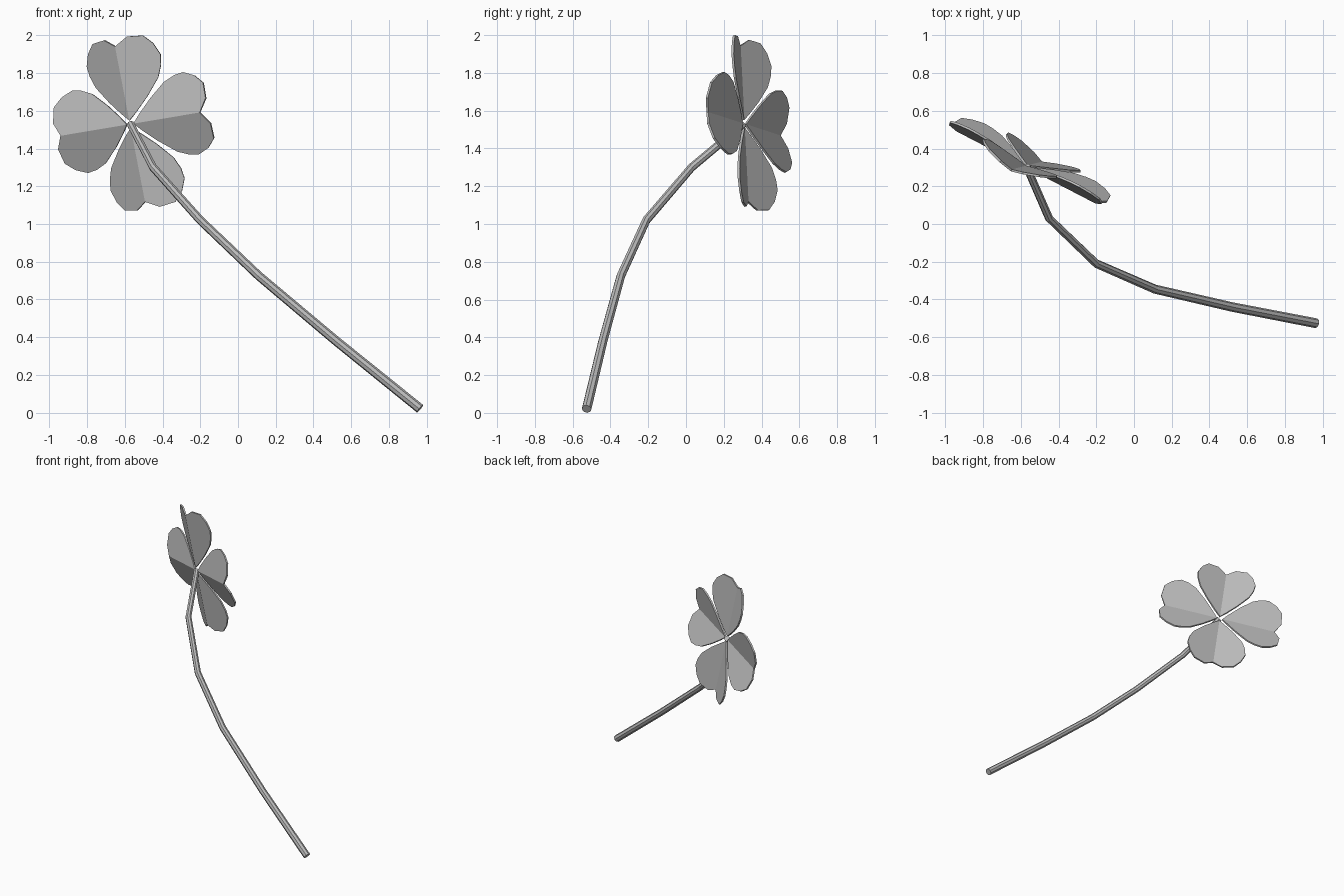
import bpy, bmesh, math
from mathutils import Vector, Matrix

cube = bpy.data.objects.get("Cube")
if cube:
    bpy.data.objects.remove(cube, do_unlink=True)

grey = bpy.data.materials.new("plain_grey")
grey.use_nodes = True
color = (0.5, 0.5, 0.5, 1)
grey.diffuse_color = color
grey.node_tree.nodes["Principled BSDF"].inputs["Base Color"].default_value = color

# Where the leaves meet, and the frame they spread in
center = Vector((-0.57, 0.305, 1.53))
normal = Vector((0.44, 0.89, 0.13)).normalized()
up = Vector((-0.19, -0.05, 0.98))
up = (up - normal * up.dot(normal)).normalized()
side = normal.cross(up)
frame = Matrix((side, normal, up)).transposed().to_4x4()

# Half heart outline as (along midrib, sideways), from stalk to notch
half = [(0.02, 0), (0.06, 0.045), (0.128, 0.113), (0.217, 0.187), (0.28, 0.213),
        (0.335, 0.221), (0.40, 0.195), (0.45, 0.15), (0.46, 0.068), (0.42, 0)]
FOLD = 0.3


def make_leaf(name, angle):
    """Heart-shaped leaf folded along its midrib."""
    bm = bmesh.new()
    ends = [bm.verts.new((0, 0, half[i][0])) for i in (0, -1)]
    for sign in (1, -1):
        rim = [bm.verts.new((sign * v, FOLD * v, u)) for u, v in half[1:-1]]
        loop = [ends[0], *rim, ends[1]]
        bm.faces.new(loop if sign > 0 else loop[::-1])
    mesh = bpy.data.meshes.new(name)
    bm.to_mesh(mesh)
    bm.free()
    mesh.transform(Matrix.Translation(center) @ frame @ Matrix.Rotation(angle, 4, 'Y'))
    mesh.materials.append(grey)
    leaf = bpy.data.objects.new(name, mesh)
    bpy.context.collection.objects.link(leaf)
    thick = leaf.modifiers.new("thickness", 'SOLIDIFY')
    thick.thickness = 0.012
    thick.offset = 0


for i, place in enumerate(("top", "left", "bottom", "right")):
    make_leaf(place + "_leaf", i * math.pi / 2)

# Bent stem with eight sides, a little thinner at the leaves
path = [(0.965, -0.526, 0.021), (0.52, -0.44, 0.38), (0.11, -0.345, 0.725),
        (-0.20, -0.21, 1.02), (-0.45, 0.03, 1.30), center]
curve = bpy.data.curves.new("stem", 'CURVE')
curve.dimensions = '3D'
curve.bevel_depth = 0.026
curve.bevel_resolution = 2
curve.use_fill_caps = True
spline = curve.splines.new('POLY')
spline.points.add(len(path) - 1)
for i, (point, co) in enumerate(zip(spline.points, path)):
    point.co = (*co, 1)
    point.radius = 1 - 0.04 * i
spline.use_smooth = False
curve.materials.append(grey)
stem = bpy.data.objects.new("stem", curve)
bpy.context.collection.objects.link(stem)
